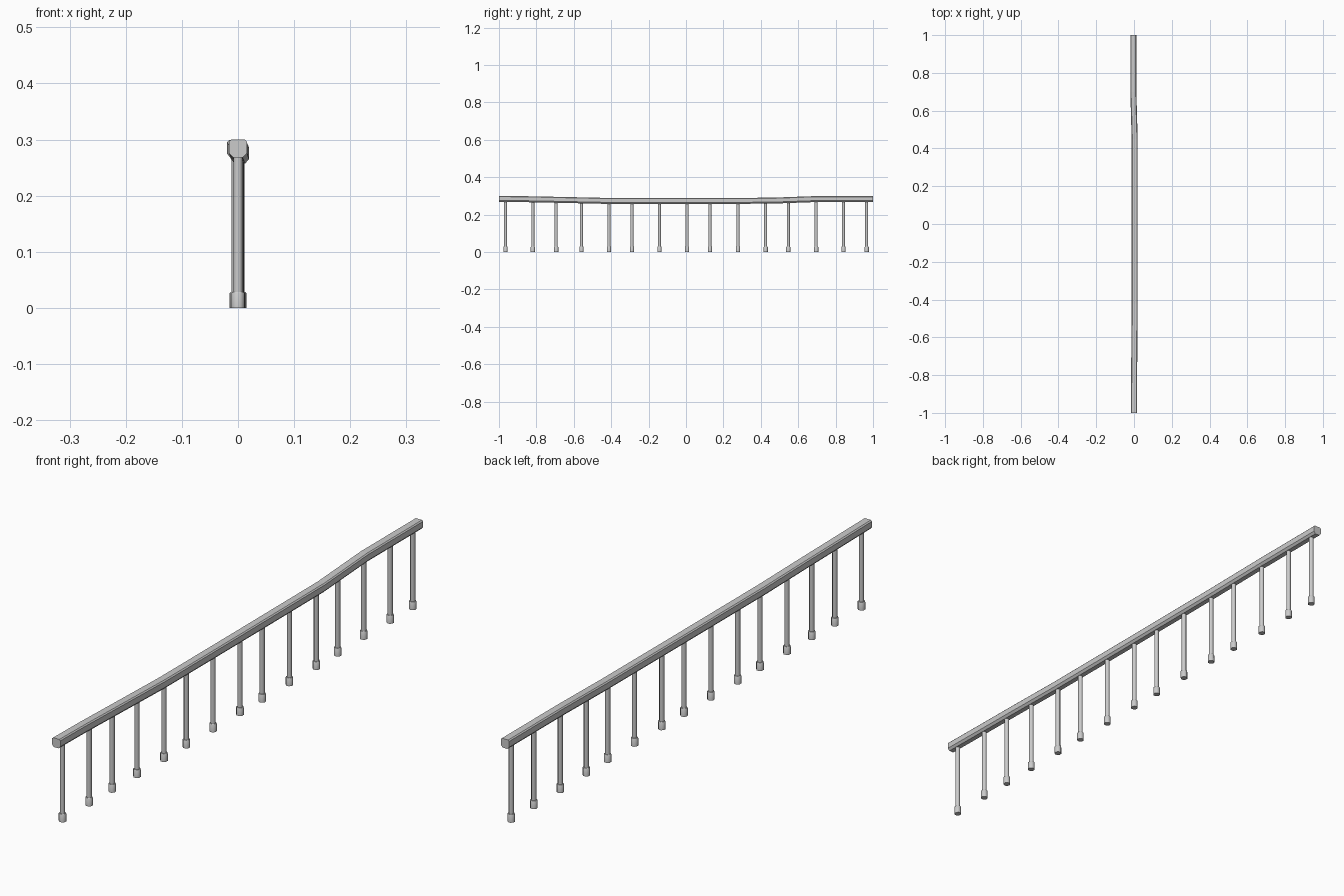
import bpy, bmesh, math

if "Cube" in bpy.data.objects:
    bpy.data.objects.remove(bpy.data.objects["Cube"])


def make_object(name, bm, smooth=False):
    bmesh.ops.recalc_face_normals(bm, faces=bm.faces)
    mesh = bpy.data.meshes.new(name)
    bm.to_mesh(mesh)
    bm.free()
    obj = bpy.data.objects.new(name, mesh)
    bpy.context.collection.objects.link(obj)
    if smooth:
        bpy.ops.object.select_all(action='DESELECT')
        obj.select_set(True)
        bpy.context.view_layer.objects.active = obj
        bpy.ops.object.shade_smooth_by_angle(angle=math.radians(50))
    return obj


def loft(bm, rings):
    """Bridge matching vertex rings and cap both ends."""
    loops = [[bm.verts.new(p) for p in ring] for ring in rings]
    n = len(loops[0])
    for a, b in zip(loops, loops[1:]):
        for i in range(n):
            j = (i + 1) % n
            bm.faces.new((a[i], a[j], b[j], b[i]))
    bm.faces.new(loops[0])
    bm.faces.new(loops[-1])


# Sagging, slightly wavy handrail: chamfered profile swept along y
half = [(0.009, -0.032), (0.016, -0.024), (0.016, -0.004), (0.012, 0.0)]
profile = half + [(-x, z) for x, z in reversed(half)]
path = [(0.0, -1.0, 0.300), (0.0, -0.85, 0.298), (0.002, -0.65, 0.294),
        (0.0035, -0.42, 0.289), (0.0035, 0.0, 0.289), (0.0035, 0.45, 0.290),
        (-0.0035, 0.70, 0.299), (-0.0035, 1.0, 0.299)]
bm = bmesh.new()
loft(bm, [[(cx + x, y, top + z) for x, z in profile] for cx, y, top in path])
make_object("handrail", bm)


def rail_at(y):
    """Centre x and top z of the handrail at a given y."""
    for (x0, y0, z0), (x1, y1, z1) in zip(path, path[1:]):
        if y <= y1:
            t = (y - y0) / (y1 - y0)
            return x0 + t * (x1 - x0), z0 + t * (z1 - z0)


def circle(r, x, y, z, sides=8):
    return [(x + r * math.cos(math.tau * (i + 0.5) / sides),
             y + r * math.sin(math.tau * (i + 0.5) / sides), z)
            for i in range(sides)]


# Row of slim posts under the rail, each standing in a short socket
post_y = [-0.965, -0.819, -0.694, -0.559, -0.412, -0.289, -0.142, 0.006,
          0.128, 0.278, 0.426, 0.547, 0.696, 0.842, 0.966]
for k, y in enumerate(post_y, 1):
    x, top = rail_at(y)
    bm = bmesh.new()
    loft(bm, [circle(0.0085, x, y, 0.02), circle(0.0085, x, y, top - 0.02)])
    make_object(f"post_{k:02d}", bm, True)
    bm = bmesh.new()
    loft(bm, [circle(0.0122, x, y, 0.0), circle(0.0122, x, y, 0.026),
              circle(0.0110, x, y, 0.028)])
    make_object(f"post_socket_{k:02d}", bm, True)
